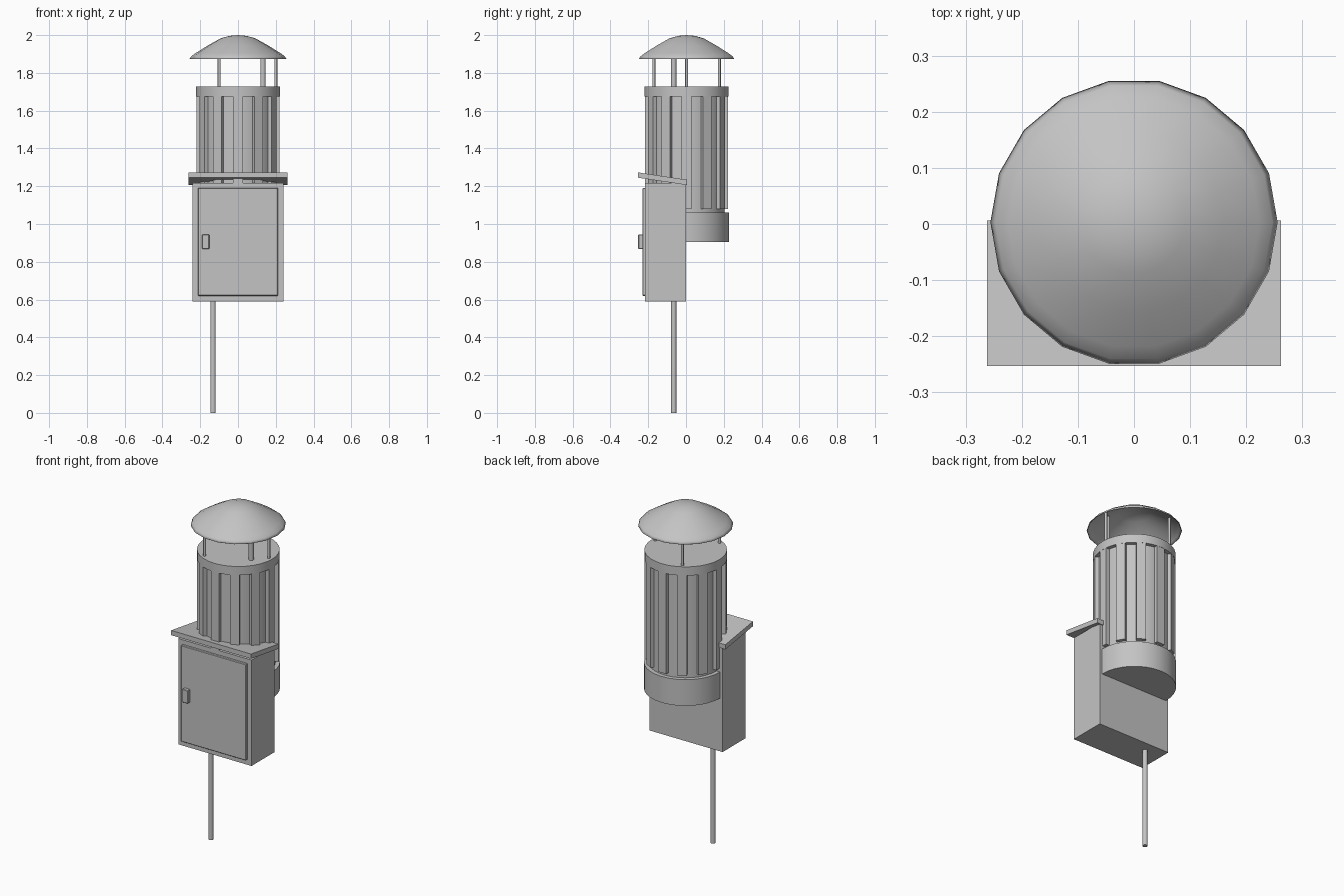
import bpy, bmesh
from math import radians, sin, cos, pi
from mathutils import Matrix, Vector

cube = bpy.data.objects.get("Cube")
if cube:
    bpy.data.objects.remove(cube, do_unlink=True)

GREY = (0.55, 0.55, 0.55, 1.0)
metal = bpy.data.materials.new("galvanised_grey")
metal.use_nodes = True
metal.diffuse_color = GREY
metal.node_tree.nodes["Principled BSDF"].inputs["Base Color"].default_value = GREY

AXIS_Y = 0.003  # centre line of the drum


def finish(name, bm, smooth=None):
    bmesh.ops.recalc_face_normals(bm, faces=bm.faces)
    mesh = bpy.data.meshes.new(name)
    bm.to_mesh(mesh)
    bm.free()
    mesh.materials.append(metal)
    obj = bpy.data.objects.new(name, mesh)
    bpy.context.collection.objects.link(obj)
    if smooth:
        bpy.ops.object.select_all(action="DESELECT")
        obj.select_set(True)
        bpy.context.view_layer.objects.active = obj
        bpy.ops.object.shade_smooth_by_angle(angle=radians(smooth))
    return obj


def box(name, low, high, bevel=0.0):
    low, high = Vector(low), Vector(high)
    bm = bmesh.new()
    bmesh.ops.create_cube(bm, size=1)
    bmesh.ops.scale(bm, vec=high - low, verts=bm.verts)
    bmesh.ops.translate(bm, vec=(low + high) / 2, verts=bm.verts)
    if bevel:
        bmesh.ops.bevel(bm, geom=bm.edges[:], offset=bevel, segments=1, affect="EDGES")
    return finish(name, bm)


def cylinder(name, x, y, radius, bottom, top, sides):
    bm = bmesh.new()
    place = Matrix.Translation((x, y, (bottom + top) / 2))
    bmesh.ops.create_cone(bm, cap_ends=True, segments=sides, radius1=radius,
                          radius2=radius, depth=top - bottom, matrix=place)
    return finish(name, bm, 50)


# Cabinet with door and latch
box("cabinet", (-0.24, -0.216, 0.59), (0.24, 0, 1.217))
box("cabinet_door", (-0.213, -0.231, 0.62), (0.213, -0.21, 1.19), 0.003)
box("door_latch", (-0.19, -0.253, 0.867), (-0.152, -0.225, 0.945), 0.003)

# Sloping rain roof, a sheared slab
roof = bmesh.new()
bmesh.ops.create_cube(roof, size=1)
for v in roof.verts:
    back = v.co.y > 0
    v.co = (v.co.x * 0.524, 0.006 if back else -0.253,
            (1.22 if back else 1.259) + v.co.z * 0.028)
finish("cabinet_roof", roof)

# Support pole
cylinder("support_pole", -0.132, -0.065, 0.014, 0, 0.6, 12)

# Drum: core, top band and base
cylinder("drum_core", 0, AXIS_Y, 0.2, 1.0, 1.7, 32)
cylinder("drum_top_band", 0, AXIS_Y, 0.222, 1.675, 1.727, 32)
cylinder("drum_base", 0, AXIS_Y, 0.224, 0.905, 1.06, 32)

# Vertical slats around the drum
slats = bmesh.new()
for i in range(12):
    turn = Matrix.Translation((0, AXIS_Y, 1.38)) @ Matrix.Rotation(i * pi / 6, 4, "Z")
    shape = Matrix.Translation((0.206, 0, 0)) @ Matrix.Diagonal((0.028, 0.052, 0.6, 1))
    bmesh.ops.create_cube(slats, size=1, matrix=turn @ shape)
finish("drum_slats", slats)

# Rods and conduit holding the cap
for i in range(3):
    a = i * 2 * pi / 3
    cylinder(f"cap_rod_{i + 1}", 0.2 * cos(a), AXIS_Y + 0.2 * sin(a), 0.008, 1.7, 1.912, 8)
cylinder("cap_conduit", 0.132, -0.065, 0.014, 1.7, 1.94, 12)

# Domed rain cap, a spun open shell
profile = [(0.256, 1.875), (0.247, 1.888), (0.224, 1.905), (0.16, 1.945),
           (0.092, 1.983), (0.045, 1.996), (0, 2.0)]
cap = bmesh.new()
verts = [cap.verts.new((r, 0, z)) for r, z in profile]
edges = [cap.edges.new(pair) for pair in zip(verts, verts[1:])]
bmesh.ops.spin(cap, geom=verts + edges, cent=(0, 0, 0), axis=(0, 0, 1),
               angle=2 * pi, steps=18)
bmesh.ops.remove_doubles(cap, verts=cap.verts, dist=0.0005)
bmesh.ops.translate(cap, vec=(0, AXIS_Y, 0), verts=cap.verts)
dome = finish("rain_cap", cap, 50)
shell = dome.modifiers.new("shell", "SOLIDIFY")
shell.thickness = 0.004
shell.offset = -1
